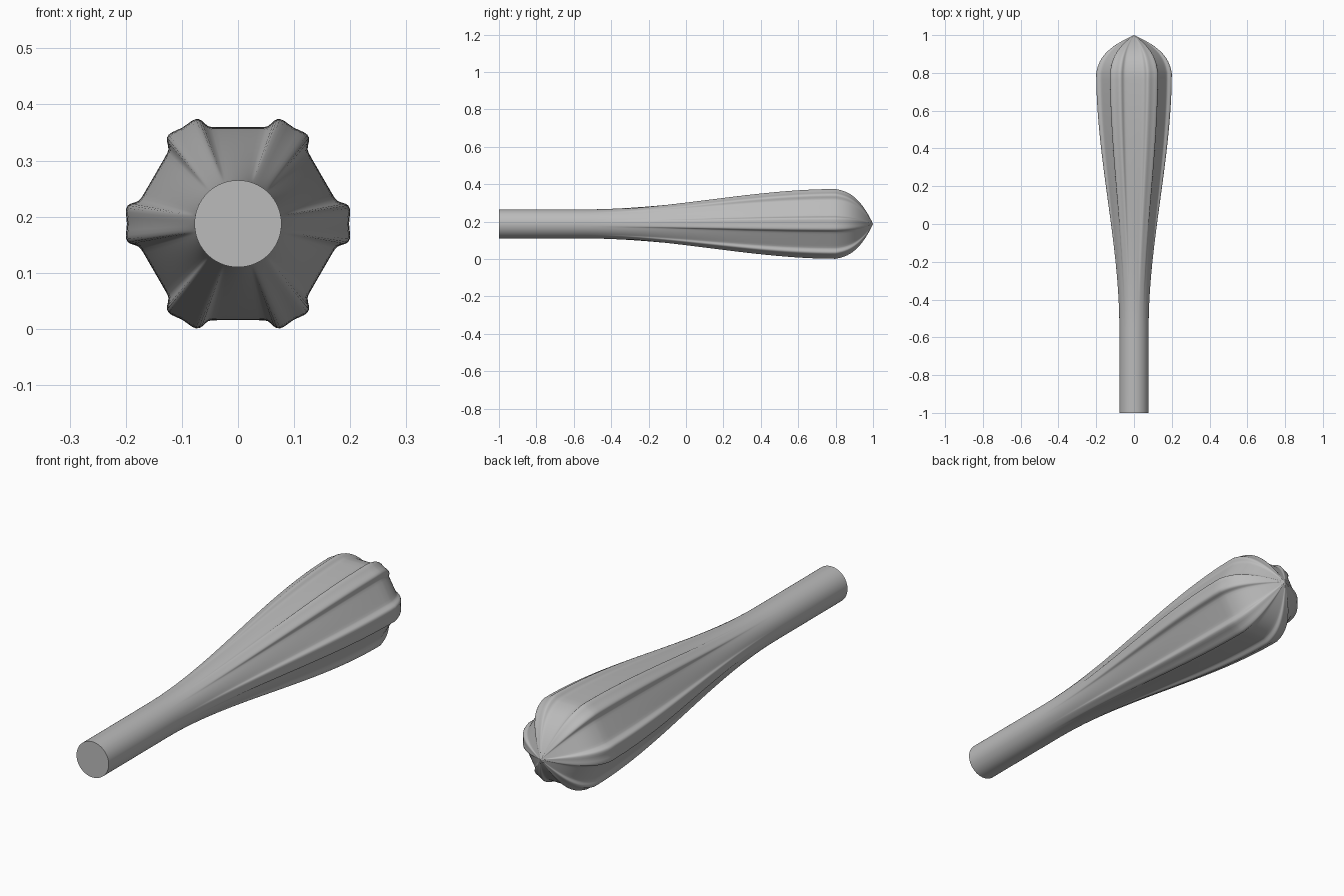
import bpy, bmesh, math

default = bpy.data.objects.get("Cube")
if default:
    bpy.data.objects.remove(default, do_unlink=True)

grey = bpy.data.materials.new("plain grey")
grey.use_nodes = True
colour = (0.5, 0.5, 0.5, 1)
grey.diffuse_color = colour
grey.node_tree.nodes["Principled BSDF"].inputs["Base Color"].default_value = colour

SHAFT_R, CENTRE_Z, APOTHEM = 0.0775, 0.1875, 0.172

# Half of one rib in cross-section: (outward, sideways), then the flat to its middle
half = [(0.198, 0.0), (0.199, 0.011), (0.2, 0.021), (0.199, 0.028), (0.196, 0.033),
        (0.191, 0.036), (0.184, 0.038), (0.177, 0.041), (0.173, 0.045)]
polar = [(math.hypot(x, t), math.atan2(t, x)) for x, t in half]
for deg in (18, 22, 26, 30):
    a = math.radians(deg)
    polar.append((APOTHEM / math.cos(math.radians(30) - a), a))

# Mirror to a full rib and repeat around the axis
rib = [(r, -a) for r, a in reversed(polar[1:-1])] + polar
section = [(r, a + math.radians(60) * k) for k in range(6) for r, a in rib]


def ring(bm, y, blend, scale):
    """Cross-section blended from round shaft to ribbed head."""
    verts = []
    for r, a in section:
        rad = (SHAFT_R + (r - SHAFT_R) * blend) * scale
        verts.append(bm.verts.new((rad * math.cos(a), y, CENTRE_Z + rad * math.sin(a))))
    return verts


# Stations: straight shaft, smooth flare, domed nose
stations = [(-1.0, 0, 1)]
FLARE, NOSE = 40, 20
for i in range(FLARE + 1):
    t = i / FLARE
    stations.append((-0.55 + 1.35 * t, t * t * (3 - 2 * t), 1))
for i in range(1, NOSE):
    u = math.sin(math.pi / 2 * i / NOSE)
    stations.append((0.8 + 0.2 * u, 1, 1 - 0.2 * u - 0.8 * u ** 2.6))

bm = bmesh.new()
rings = [ring(bm, *s) for s in stations]
n = len(section)
for a, b in zip(rings, rings[1:]):
    for i in range(n):
        j = (i + 1) % n
        bm.faces.new((a[i], a[j], b[j], b[i]))
bm.faces.new(rings[0])
tip = bm.verts.new((0, 1, CENTRE_Z))
for i in range(n):
    bm.faces.new((rings[-1][i], rings[-1][(i + 1) % n], tip))
bmesh.ops.recalc_face_normals(bm, faces=bm.faces)

mesh = bpy.data.meshes.new("ribbed_handle")
bm.to_mesh(mesh)
bm.free()
mesh.materials.append(grey)
handle = bpy.data.objects.new("ribbed_handle", mesh)
bpy.context.collection.objects.link(handle)

# Smooth sides with a crisp shaft end
bpy.ops.object.select_all(action='DESELECT')
handle.select_set(True)
bpy.context.view_layer.objects.active = handle
bpy.ops.object.shade_smooth_by_angle(angle=math.radians(40))
